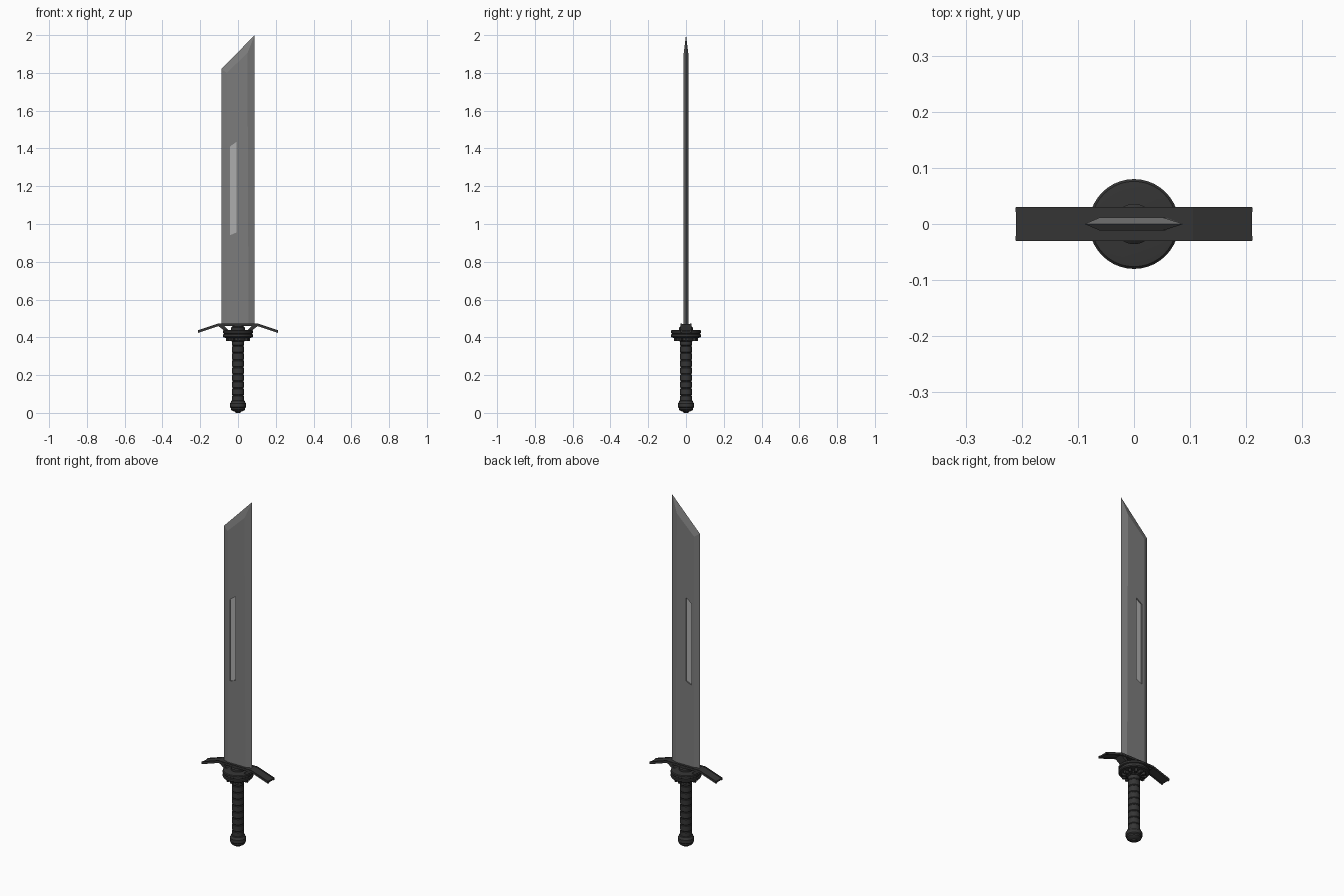
import bpy, bmesh, math
from mathutils import Matrix

if "Cube" in bpy.data.objects:
    bpy.data.objects.remove(bpy.data.objects["Cube"])


def material(name, v):
    m = bpy.data.materials.new(name)
    m.diffuse_color = (v, v, v, 1)
    m.use_nodes = True
    m.node_tree.nodes["Principled BSDF"].inputs["Base Color"].default_value = m.diffuse_color
    return m


STEEL = material("steel", 0.2)
PALE = material("pale_steel", 0.42)
DARK = material("dark_metal", 0.035)


def finish(name, bm, mat):
    bmesh.ops.recalc_face_normals(bm, faces=bm.faces)
    me = bpy.data.meshes.new(name)
    bm.to_mesh(me)
    bm.free()
    me.materials.append(mat)
    ob = bpy.data.objects.new(name, me)
    bpy.context.collection.objects.link(ob)
    return ob


def prism(name, pts, y0, y1, mat):
    """Extrude an x-z outline along y."""
    bm = bmesh.new()
    a = [bm.verts.new((x, y0, z)) for x, z in pts]
    f = bm.faces.new(a)
    r = bmesh.ops.extrude_face_region(bm, geom=[f])
    bmesh.ops.translate(bm, vec=(0, y1 - y0, 0),
                        verts=[g for g in r["geom"] if isinstance(g, bmesh.types.BMVert)])
    return finish(name, bm, mat)


def lathe(name, profile, mat, n=32):
    """Revolve (radius, z) points about z and close both ends."""
    bm = bmesh.new()
    rings = [[bm.verts.new((r * math.cos(2 * math.pi * i / n), r * math.sin(2 * math.pi * i / n), z))
              for i in range(n)] for r, z in profile]
    for a, b in zip(rings, rings[1:]):
        for i in range(n):
            j = (i + 1) % n
            bm.faces.new((a[i], a[j], b[j], b[i]))
    bm.faces.new(rings[0])
    bm.faces.new(rings[-1])
    ob = finish(name, bm, mat)
    bpy.context.view_layer.objects.active = ob
    ob.select_set(True)
    bpy.ops.object.shade_smooth_by_angle(angle=math.radians(30))
    ob.select_set(False)
    return ob


# Blade: sharp outline at y = 0, flat raised faces on both sides
outer = [(-.088, .465), (.088, .465), (.088, 2.0), (-.088, 1.82)]
inner = [(-.06, .465), (.056, .465), (.05, 1.905), (-.06, 1.80)]
bm = bmesh.new()
edge = [bm.verts.new((x, 0, z)) for x, z in outer]
sides = []
for y in (-.012, .012):
    flat = [bm.verts.new((x, y, z)) for x, z in inner]
    bm.faces.new(flat)
    sides.append(flat)
    for i in (1, 2, 3):
        j = (i + 1) % 4
        bm.faces.new((edge[i], edge[j], flat[j], flat[i]))
f, b = sides
bm.faces.new((edge[0], f[0], f[1], edge[1], b[1], b[0]))
blade = finish("blade", bm, STEEL)

# Slot through the blade, filled by a recessed pale panel
slot = [(-.043, .94), (-.008, .955), (-.008, 1.435), (-.043, 1.41)]
cutter = prism("slot_cutter", slot, -.05, .05, STEEL)
cutter.hide_render = True
cutter.hide_viewport = True
cut = blade.modifiers.new("slot", "BOOLEAN")
cut.operation = "DIFFERENCE"
cut.object = cutter
cut.solver = "EXACT"
prism("slot_panel", slot, -.006, .006, PALE)

# Cross guard: flat middle with drooping wings and raised side rails
def guard_outline(t, lift=0, end=.21):
    top = [(-end, .436), (-.105, .471), (.105, .471), (end, .436)]
    return [(x, z + lift) for x, z in top] + [(x, z + lift - t) for x, z in reversed(top)]


prism("guard_wings", guard_outline(.009), -.03, .03, DARK)
for s in (-1, 1):
    y = s * .025
    prism("guard_rail", guard_outline(.014, .002, .211), y - .004, y + .004, DARK)
    # Sloping strut joining each wing to the disc
    prism("guard_strut", [(s * x, z) for x, z in
                          [(.112, .466), (.08, .466), (.05, .436), (.074, .436)]], -.024, .024, DARK)

# Collar below the blade and the round disc
lathe("blade_collar", [(.036, .435), (.036, .452), (.03, .457), (.03, .468)], DARK)
lathe("guard_disc", [(.058, .396), (.076, .399), (.08, .404), (.08, .414), (.075, .417), (.075, .421),
                     (.08, .424), (.08, .434), (.076, .438), (.062, .44)], DARK, 40)
lathe("lower_collar", [(.034, .378), (.042, .384), (.042, .399)], DARK)

# Ring of lugs under the disc
bm = bmesh.new()
for i in range(12):
    m = (Matrix.Rotation(2 * math.pi * i / 12, 4, 'Z') @ Matrix.Translation((.051, 0, .39))
         @ Matrix.Diagonal((.024, .013, .018, 1)))
    bmesh.ops.create_cube(bm, size=1, matrix=m)
finish("disc_lugs", bm, DARK)

# Ribbed grip
grip, steps = [], 9
h = (.392 - .055) / steps
for i in range(steps):
    z = .055 + i * h
    grip += [(.028, z), (.031, z + .004), (.031, z + h - .004), (.028, z + h - .001)]
lathe("grip", grip, DARK, 24)

# Pommel with a groove and rounded end cap
lathe("pommel", [(.012, 0), (.015, .006), (.03, .011), (.038, .018), (.038, .026), (.043, .031),
                 (.043, .05), (.038, .056), (.036, .063), (.03, .066)], DARK)
